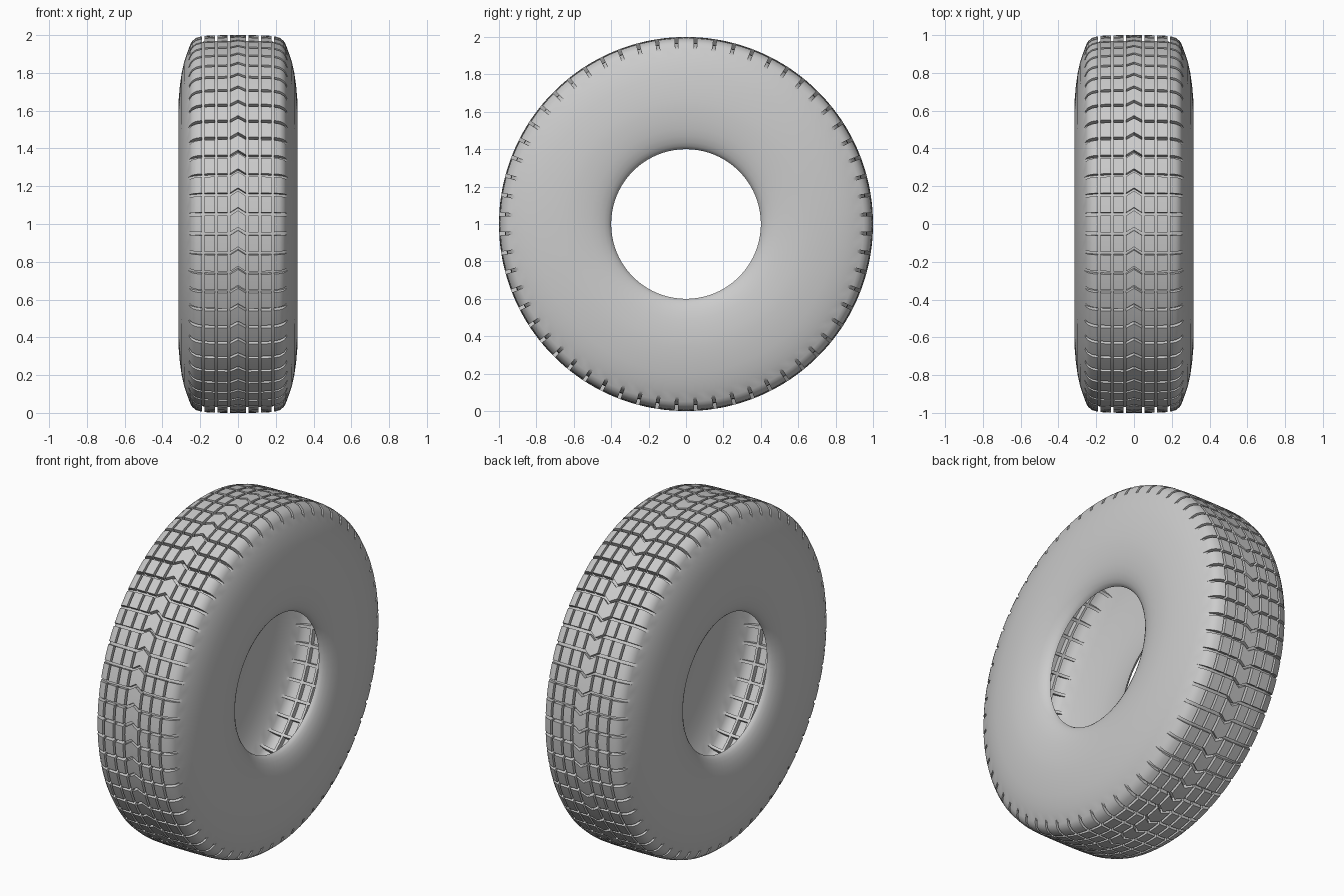
import bpy, bmesh, math
from mathutils import Vector

if "Cube" in bpy.data.objects:
    bpy.data.objects.remove(bpy.data.objects["Cube"])

PITCHES = 60
DEPTH = 0.03
CENTRE = Vector((0, 0, 1))

# Half tread: (x, radius, groove depth, does a block start here going outward)
tread = [(0.0, 1.0, DEPTH, True), (0.042, 1.0, DEPTH, False),
         (0.056, 1.0, DEPTH, True), (0.108, 0.999, DEPTH, False),
         (0.121, 0.999, DEPTH, True), (0.178, 0.996, DEPTH, False),
         (0.191, 0.994, DEPTH, True), (0.222, 0.985, DEPTH, True),
         (0.243, 0.968, 0.024, True), (0.253, 0.95, 0.014, True),
         (0.262, 0.925, 0.0, False)]
# Half sidewall down to the rolled bead
side = [(0.273, 0.895), (0.285, 0.86), (0.298, 0.80), (0.308, 0.73), (0.314, 0.66),
        (0.314, 0.61), (0.311, 0.56), (0.305, 0.51), (0.296, 0.47), (0.284, 0.437),
        (0.272, 0.417), (0.261, 0.405), (0.25, 0.40)]
half = tread + [(x, r, 0.0, False) for x, r in side]
columns = [(-x, r, d) for x, r, d, b in half[:0:-1]] + [(x, r, d) for x, r, d, b in half]
blocks = [b for x, r, d, b in half[-2::-1]] + [b for x, r, d, b in half[:-1]]
depth_at = {round(x, 3): d for x, r, d, b in half}

# Each pitch has two block rows, then one lateral groove row
rows = [(p + f, f < 0.4) for p in range(PITCHES) for f in (-0.42, 0.0, 0.42)]


def point(x, r, d, row):
    # The centre rib is swept forward into a chevron
    shift = 0.26 * max(0, 1 - abs(x) / 0.042)
    t = (row + shift) * 2 * math.pi / PITCHES
    r -= d
    return (x, -r * math.cos(t), 1 + r * math.sin(t))


# Revolved carcass at groove-floor level
bm = bmesh.new()
grid = [[bm.verts.new(point(*c, row)) for c in columns] for row, _ in rows]
raised = []
for i, (row, is_block) in enumerate(rows):
    a, b = grid[i], grid[(i + 1) % len(rows)]
    for j in range(len(columns) - 1):
        f = bm.faces.new((a[j], a[j + 1], b[j + 1], b[j]))
        if is_block and blocks[j]:
            raised.append(f)

# Raise the tread blocks out of the grooves
new = bmesh.ops.extrude_face_region(bm, geom=raised)["geom"]
for v in new:
    if isinstance(v, bmesh.types.BMVert):
        out = Vector((0, v.co.y, v.co.z - CENTRE.z)).normalized()
        v.co += out * depth_at[round(abs(v.co.x), 3)]
old = [f for f in raised if f.is_valid and f not in new]
if old:
    bmesh.ops.delete(bm, geom=old, context='FACES')
bmesh.ops.remove_doubles(bm, verts=bm.verts[:], dist=0.0002)

mesh = bpy.data.meshes.new("tyre")
bm.to_mesh(mesh)
bm.free()
tyre = bpy.data.objects.new("tyre", mesh)
bpy.context.collection.objects.link(tyre)
bpy.context.view_layer.objects.active = tyre
tyre.select_set(True)
bpy.ops.object.shade_smooth_by_angle(angle=math.radians(35))
